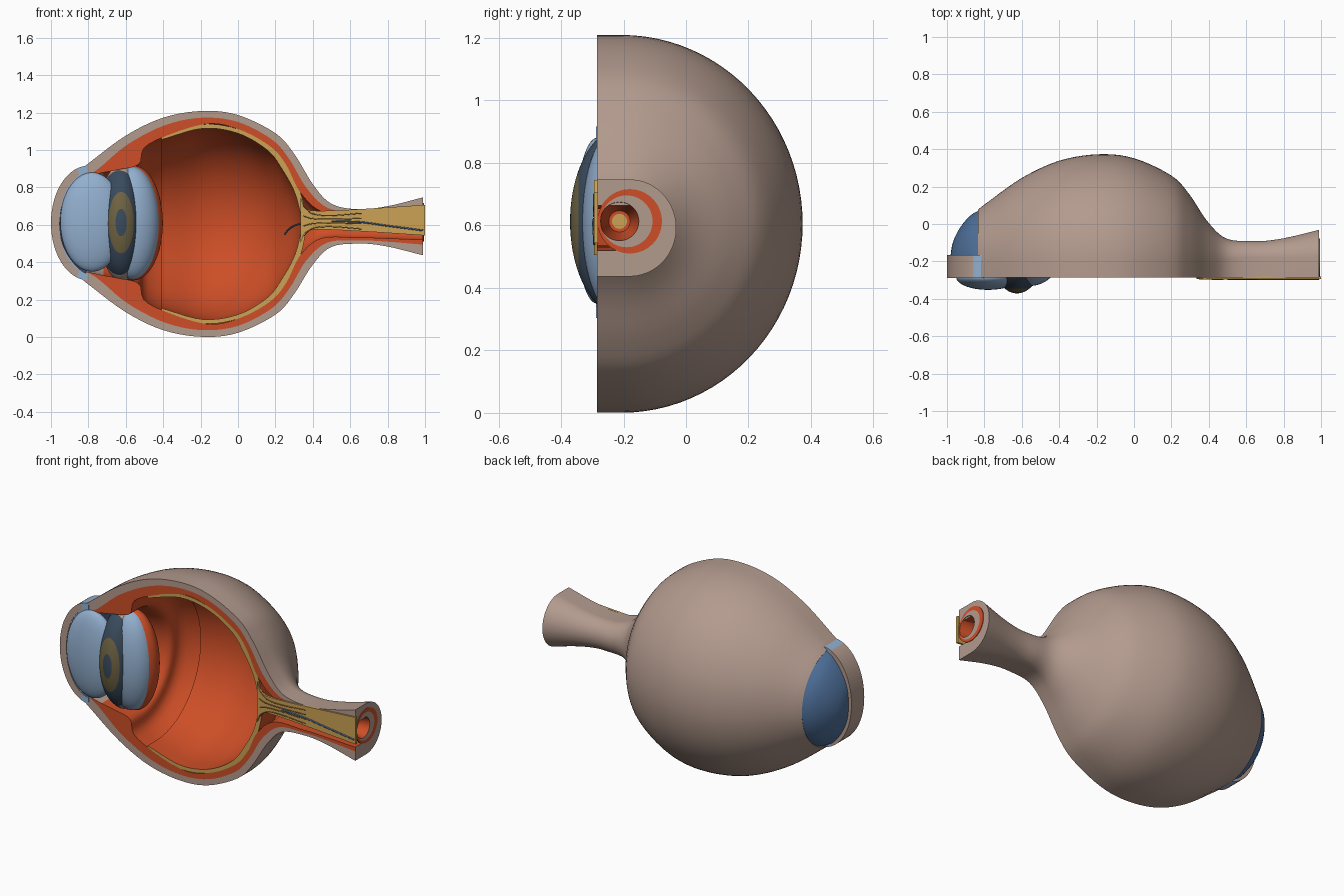
import bpy, bmesh, math
from mathutils import Vector

if "Cube" in bpy.data.objects:
    bpy.data.objects.remove(bpy.data.objects["Cube"])

CUT = -0.285      # plane of the section
STEPS = 48        # divisions around the half turn


def material(name, r, g, b):
    m = bpy.data.materials.new(name)
    m.use_nodes = True
    m.diffuse_color = (r, g, b, 1)
    node = m.node_tree.nodes["Principled BSDF"]
    node.inputs["Base Color"].default_value = (r, g, b, 1)
    node.inputs["Roughness"].default_value = 0.6
    return m


BEIGE = material("beige_pink", 0.45, 0.325, 0.27)
ORANGE = material("orange_red", 0.61, 0.076, 0.02)
YELLOW = material("ochre_yellow", 0.6, 0.36, 0.09)
PALE = material("pale_blue", 0.29, 0.43, 0.62)
BLUE = material("deep_blue", 0.075, 0.16, 0.32)
NAVY = material("slate_navy", 0.042, 0.07, 0.11)
OLIVE = material("olive", 0.16, 0.125, 0.055)
BROWN = material("brown", 0.27, 0.14, 0.04)


def finish(bm, name, mats, angle=35):
    bmesh.ops.remove_doubles(bm, verts=bm.verts, dist=1e-5)
    bmesh.ops.recalc_face_normals(bm, faces=bm.faces)
    mesh = bpy.data.meshes.new(name)
    bm.to_mesh(mesh)
    bm.free()
    for m in mats:
        mesh.materials.append(m)
    obj = bpy.data.objects.new(name, mesh)
    bpy.context.collection.objects.link(obj)
    bpy.ops.object.select_all(action="DESELECT")
    obj.select_set(True)
    bpy.context.view_layer.objects.active = obj
    bpy.ops.object.shade_smooth_by_angle(angle=math.radians(angle))
    return obj


def spline(pts, n=5):
    """Smooth curve through the points."""
    p = [Vector(q) for q in pts]
    p = [2 * p[0] - p[1]] + p + [2 * p[-1] - p[-2]]
    out = []
    for a, b, c, d in zip(p, p[1:], p[2:], p[3:]):
        for k in range(n):
            t = k / n
            out.append(0.5 * (2 * b + (c - a) * t + (2 * a - 5 * b + 4 * c - d) * t * t
                              + (3 * b - a - 3 * c + d) * t ** 3))
    return out + [p[-2]]


def section(x, r):
    """Half round behind the axis, running straight forward to the cut."""
    t = min(max((x - 0.35) / 0.25, 0), 1)
    cy, cz = -0.207 + 0.027 * t, 0.605 - 0.013 * t
    r = max(r, 0)
    pts = [(x, CUT, cz + r)]
    for k in range(STEPS + 1):
        a = math.pi * k / STEPS
        pts.append((x, cy + 0.96 * r * math.sin(a), cz + r * math.cos(a)))
    return pts + [(x, CUT, cz - r)]


def layer(name, outer, inner, cap, out, lining, end):
    """Wall between two profiles, with its own colour on the cut."""
    o, i = spline(outer), spline(inner)
    n = len(o)
    loop = o + i[::-1]
    bm = bmesh.new()
    grid = [[bm.verts.new(p) for p in section(q.x, q.y)] for q in loop]

    def face(vs, slot):
        bm.faces.new(vs).material_index = slot

    for j in range(2 * n):
        a, b = grid[j], grid[(j + 1) % (2 * n)]
        slot = 1 if j < n - 1 else 3 if j in (n - 1, 2 * n - 1) else 2
        for k in range(len(a) - 1):
            face((a[k], a[k + 1], b[k + 1], b[k]), slot)
    for j in range(n - 1):
        for s in (0, -1):
            face((grid[j][s], grid[j + 1][s], grid[-2 - j][s], grid[-1 - j][s]), 0)
    return finish(bm, name, [cap, out, lining, end])


def prism(name, pts, y0, y1, mat):
    bm = bmesh.new()
    f = bm.faces.new([bm.verts.new((x, y0, z)) for x, z in pts])
    res = bmesh.ops.extrude_face_region(bm, geom=[f])
    for v in res["geom"]:
        if isinstance(v, bmesh.types.BMVert):
            v.co.y = y1
    return finish(bm, name, [mat])


def loft(name, rows, mats, slots):
    """Skin closed rows of points, one colour slot per strip."""
    bm = bmesh.new()
    grid = [[bm.verts.new(p) for p in row] for row in rows]
    for a, b, slot in zip(grid, grid[1:], slots):
        for k in range(len(a)):
            m = (k + 1) % len(a)
            bm.faces.new((a[k], a[m], b[m], b[k])).material_index = slot
    return finish(bm, name, mats)


TURN = [2 * math.pi * k / 64 for k in range(64)]


def ellipsoid(name, centre, radii, mats, limits=()):
    """Ellipsoid with poles on y; limits are ring borders on the front."""
    borders = [math.asin(s) for s in limits]
    rings = sorted(borders + [math.pi * k / 40 for k in range(41)])
    rows = [[(centre[0] + radii[0] * math.sin(a) * math.cos(t),
              centre[1] - radii[1] * math.cos(a),
              centre[2] + radii[2] * math.sin(a) * math.sin(t)) for t in TURN] for a in rings]
    slots = [sum((a + b) / 2 > s for s in borders) for a, b in zip(rings, rings[1:])]
    return loft(name, rows, mats, slots)


def strand(name, pts, radius, mat):
    cu = bpy.data.curves.new(name, "CURVE")
    cu.dimensions = "3D"
    cu.bevel_depth = radius
    cu.bevel_resolution = 1
    cu.use_fill_caps = True
    sp = cu.splines.new("POLY")
    fine = spline(pts)
    sp.points.add(len(fine) - 1)
    for p, q in zip(sp.points, fine):
        p.co = (*q, 1)
    cu.materials.append(mat)
    bpy.context.collection.objects.link(bpy.data.objects.new(name, cu))


# Wall layers, from the outside in
skin = [(-.835, .295), (-.785, .335), (-.6, .472), (-.4, .568), (-.19, .604), (0, .582), (.2, .485),
        (.3, .375), (.4, .215), (.5, .115), (.65, .092), (.8, .108), (.99, .155)]
mid = [(-.81, .255), (-.74, .3), (-.59, .425), (-.39, .528), (-.19, .568), (0, .545), (.18, .452),
       (.275, .345), (.365, .195), (.48, .092), (.65, .076), (.8, .082), (.99, .098)]
deep = [(-.72, .275), (-.64, .29), (-.53, .32), (-.48, .425), (-.19, .532), (0, .507), (.172, .415),
        (.258, .315), (.335, .165), (.45, .07), (.65, .06), (.8, .064), (.99, .072)]
liner = [(-.41, .45), (-.19, .51), (0, .484), (.156, .395), (.234, .295), (.306, .16), (.345, 0)]
layer("outer_wall", skin, mid, BEIGE, BEIGE, BEIGE, BEIGE)
layer("middle_wall", mid, deep, ORANGE, ORANGE, ORANGE, BEIGE)
layer("inner_wall", [(-.41, .465)] + deep[4:9] + [(.37, 0)], liner, YELLOW, ORANGE, ORANGE, ORANGE)

# Ringed, bored nerve end and the flat cut face of the nerve
bore = [(.986, -.18, .103), (.994, -.18, .103), (.994, -.19, .083), (.994, -.213, .062),
        (.85, -.213, .034), (.85, -.213, .024), (.85, -.213, 0)]
loft("nerve_end", [[(x, y + r * math.cos(t), .613 + r * math.sin(t)) for t in TURN]
                   for x, y, r in bore], [ORANGE, BEIGE, YELLOW], (0, 0, 1, 0, 0, 2))
edge = spline([(.335, .12), (.365, .062), (.45, .05), (.7, .062), (1, .082)])
prism("nerve_face", [(p.x, .625 + p.y) for p in edge] + [(p.x, .625 - p.y) for p in edge[::-1]],
      CUT + .004, CUT - .01, YELLOW)
for k in (-3, -1, 1, 3):
    strand("nerve_fibre", [(.35, CUT - .009, .62 + .027 * k), (.4, CUT - .01, .62 + .013 * k),
                           (.5, CUT - .01, .62 + .01 * k), (.66, CUT - .009, .62 + .014 * k)],
           .003, BROWN)

# Thin blue vessels
strand("nerve_vessel", [(.5, CUT - .009, .62), (.65, CUT - .01, .615), (.8, CUT - .01, .595),
                        (.99, CUT - .009, .57)], .005, BLUE)
strand("wall_vessel", [(.345, -.23, .61), (.3, -.14, .595), (.27, -.06, .575), (.25, -.02, .55)],
       .005, BLUE)

# Clear front dome with the cut band around its edge
dome = [(-.984, 0), (-.972, .1), (-.936, .185), (-.88, .258), (-.815, .3)]
layer("front_dome", dome, [(x + .03, r * .93) for x, r in dome], PALE, BLUE, BLUE, BLUE)


def band(name, start, stop, mat):
    arc = [math.radians(start + (stop - start) * k / 24) for k in range(25)]
    prism(name, [(-.8 + .2 * math.cos(a), .61 + .306 * math.sin(a)) for a in arc]
          + [(-.8 + .155 * math.cos(a), .61 + .268 * math.sin(a)) for a in arc[::-1]],
          CUT - .003, -.165, mat)


band("dome_band", 108, 252, BEIGE)
band("upper_dome_edge", 92, 108, PALE)
band("lower_dome_edge", 252, 268, PALE)
ellipsoid("front_chamber", (-.78, CUT, .615), (.17, .067, .265), [PALE])

# Lens, ringed iris and the bands holding them
ellipsoid("lens", (-.565, -.22, .61), (.147, .112, .3), [PALE])
ellipsoid("lens_band", (-.56, -.2, .61), (.158, .1, .307), [ORANGE])
ellipsoid("iris_rim", (-.622, -.2, .612), (.125, .148, .314), [BEIGE])
ellipsoid("iris", (-.625, -.2, .612), (.125, .171, .304), [NAVY, OLIVE, NAVY], (.24, .54))
